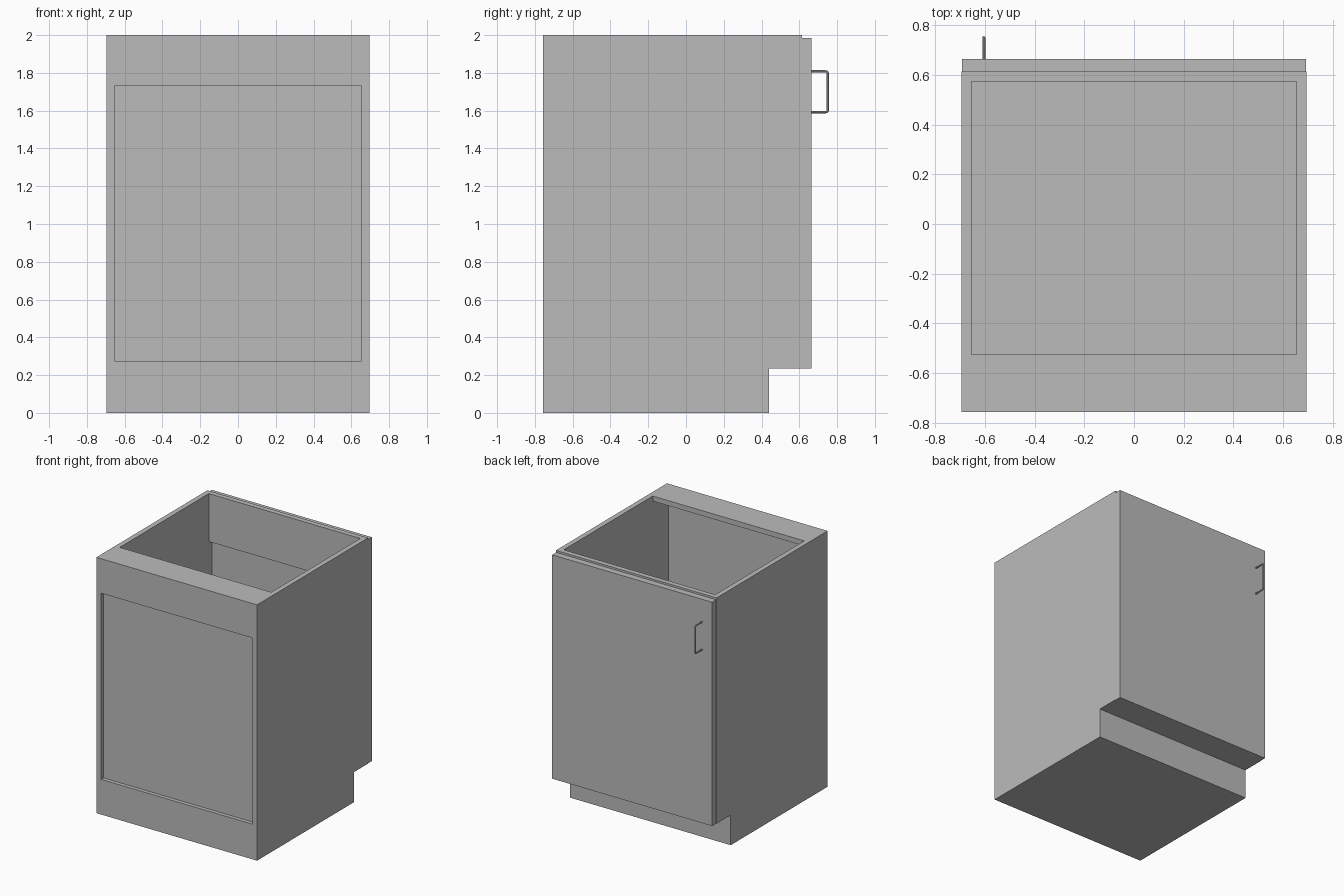
import bpy
import bmesh
import math
from mathutils import Vector

cube = bpy.data.objects.get("Cube")
if cube:
    bpy.data.objects.remove(cube, do_unlink=True)

grey = bpy.data.materials.new("plain grey")
grey.use_nodes = True
colour = (0.5, 0.5, 0.5, 1)
grey.diffuse_color = colour
grey.node_tree.nodes["Principled BSDF"].inputs["Base Color"].default_value = colour

# Main dimensions
HALF, BOARD = 0.695, 0.04
INNER = HALF - BOARD
FRONT, CARCASS, DOOR = -0.757, 0.615, 0.665
KICK_Y, KICK_Z, DECK, TOP = 0.44, 0.235, 0.275, 2.0
PANEL = FRONT + BOARD


def finish(name, bm):
    bmesh.ops.recalc_face_normals(bm, faces=bm.faces)
    mesh = bpy.data.meshes.new(name)
    bm.to_mesh(mesh)
    bm.free()
    mesh.materials.append(grey)
    obj = bpy.data.objects.new(name, mesh)
    bpy.context.collection.objects.link(obj)
    return obj


def box(name, x, y, z):
    """Box spanning the (low, high) pairs x, y and z."""
    bm = bmesh.new()
    bmesh.ops.create_cube(bm, size=1)
    for v in bm.verts:
        v.co = Vector([a + (b - a) * (c + 0.5) for (a, b), c in zip((x, y, z), v.co)])
    return finish(name, bm)


def side_panel(name, x):
    """Upright side board with the toe-kick notch cut from its profile."""
    profile = [(FRONT, 0), (KICK_Y, 0), (KICK_Y, KICK_Z),
               (CARCASS, KICK_Z), (CARCASS, TOP), (FRONT, TOP)]
    bm = bmesh.new()
    face = bm.faces.new([bm.verts.new((x, y, z)) for y, z in profile])
    ext = bmesh.ops.extrude_face_region(bm, geom=[face])["geom"]
    verts = [g for g in ext if isinstance(g, bmesh.types.BMVert)]
    bmesh.ops.translate(bm, verts=verts, vec=(BOARD, 0, 0))
    return finish(name, bm)


# Carcass
width = (-INNER, INNER)
side_panel("right_side", -HALF)
side_panel("left_side", INNER)
box("plinth", width, (PANEL, KICK_Y), (0, KICK_Z))
box("deck", width, (PANEL, CARCASS), (KICK_Z, DECK))
box("lower_front_rail", width, (FRONT, PANEL), (0, DECK))
box("upper_front_rail", width, (FRONT, PANEL), (1.73, TOP - BOARD))
box("inset_front_panel", width, (PANEL - 0.01, PANEL), (DECK, 1.73))
box("top_stretcher", width, (FRONT, -0.525), (TOP - BOARD, TOP))
box("door_side_rail", width, (CARCASS - BOARD, CARCASS), (1.625, TOP))

# Door
box("door", (-0.692, 0.692), (CARCASS, DOOR), (KICK_Z, 1.985))

# Bar handle: a round rod bent to a bracket shape with small rounded corners
ROD, BEND = 0.006, 0.012
low, high, reach = 1.592, 1.808, 0.751
path = [(DOOR, low)]
for centre_z, start in ((low + BEND, -math.pi / 2), (high - BEND, 0)):
    for i in range(5):
        a = start + i * math.pi / 8
        path.append((reach - BEND + BEND * math.cos(a), centre_z + BEND * math.sin(a)))
path.append((DOOR, high))

curve = bpy.data.curves.new("handle_path", "CURVE")
curve.dimensions = "3D"
curve.bevel_depth = ROD
curve.bevel_resolution = 2
curve.use_fill_caps = True
spline = curve.splines.new("POLY")
spline.points.add(len(path) - 1)
for point, (y, z) in zip(spline.points, path):
    point.co = (-0.605, y, z, 1)
handle = bpy.data.objects.new("door_handle", curve)
curve.materials.append(grey)
bpy.context.collection.objects.link(handle)
bpy.ops.object.select_all(action="DESELECT")
handle.select_set(True)
bpy.context.view_layer.objects.active = handle
bpy.ops.object.convert(target="MESH")
bpy.ops.object.shade_smooth_by_angle(angle=math.radians(40))
